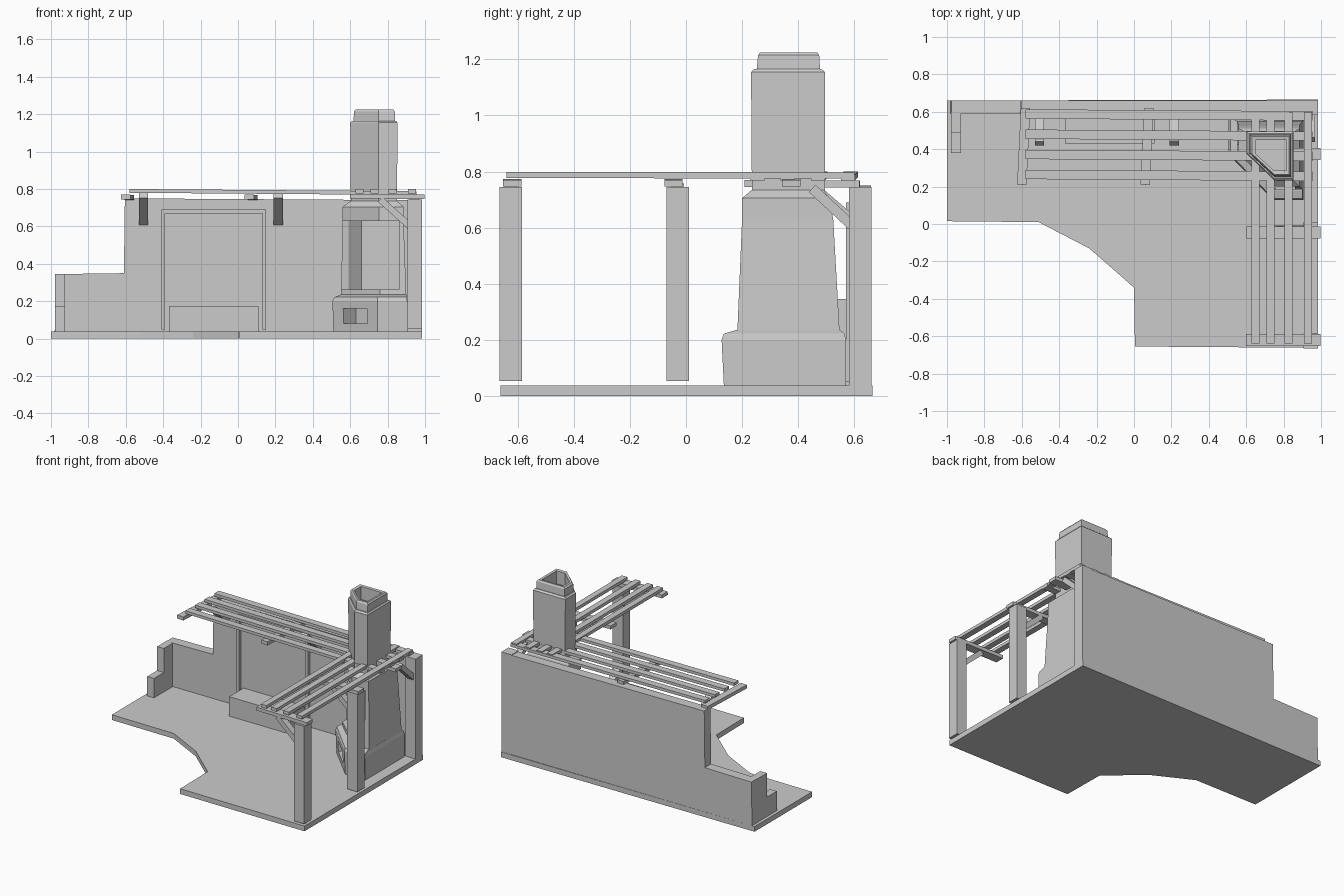
import bpy, bmesh
from math import pi
from mathutils import Vector, Matrix

if "Cube" in bpy.data.objects:
    bpy.data.objects.remove(bpy.data.objects["Cube"])


def finish(name, bm):
    bmesh.ops.recalc_face_normals(bm, faces=bm.faces)
    me = bpy.data.meshes.new(name)
    bm.to_mesh(me)
    bm.free()
    ob = bpy.data.objects.new(name, me)
    bpy.context.collection.objects.link(ob)
    return ob


def loft(name, rings):
    """Skin a stack of equal-sized 3D rings and cap both ends."""
    bm = bmesh.new()
    vs = [[bm.verts.new(p) for p in r] for r in rings]
    n = len(vs[0])
    for a, b in zip(vs, vs[1:]):
        for i in range(n):
            j = (i + 1) % n
            bm.faces.new((a[i], a[j], b[j], b[i]))
    bm.faces.new(vs[0])
    bm.faces.new(vs[-1])
    return finish(name, bm)


def prism(name, pts, z0, z1):
    return loft(name, [[(x, y, z) for x, y in pts] for z in (z0, z1)])


def box(name, x0, x1, y0, y1, z0, z1):
    return prism(name, [(x0, y0), (x1, y0), (x1, y1), (x0, y1)], z0, z1)


def beam(name, p, q, w, h):
    """Rectangular timber from p to q, w wide and h deep."""
    p, q = Vector(p), Vector(q)
    d = (q - p).normalized()
    side = d.cross(Vector((0, 0, 1))).normalized() * w / 2
    up = side.cross(d).normalized() * h / 2
    return loft(name, [[c - side - up, c + side - up, c + side + up, c - side + up]
                       for c in (p, q)])


def corner_ring(x0, x1, y0, y1, z):
    """Five-sided section with its front left corner cut off."""
    w, d = x1 - x0, y1 - y0
    return [(x0, y1, z), (x1, y1, z), (x1, y0, z),
            (x0 + .6 * w, y0, z), (x0, y0 + .55 * d, z)]


def cut(ob, cutter):
    m = ob.modifiers.new("cut", 'BOOLEAN')
    m.operation, m.solver, m.object = 'DIFFERENCE', 'EXACT', cutter
    bpy.context.view_layer.objects.active = ob
    bpy.ops.object.modifier_apply(modifier=m.name)
    bpy.data.objects.remove(cutter)


# Patio slab
prism("floor_slab", [(-1, .66), (.985, .665), (.985, -.662), (.005, -.655), (0, -.34),
                     (-.24, -.13), (-.51, .01), (-1, .015)], 0, .037)

# Stepped back wall, extruded from its front profile
profile = [(-.98, .03), (.985, .03), (.985, .74), (-.605, .75), (-.61, .35), (-.975, .345)]
loft("back_wall", [[(x, y, z) for x, z in profile] for y in (.59, .66)])

# Stepped return wall at the left end
steps = [(.38, .03), (.6, .03), (.6, .345), (.49, .345), (.49, .175), (.38, .175)]
loft("side_wall", [[(x, y, z) for y, z in steps] for x in (-.978, -.925)])

# Framed wall panel and bench
box("panel_left_trim", -.41, -.39, .57, .6, .05, .69)
box("panel_right_trim", .13, .15, .57, .6, .05, .69)
box("panel_top_trim", -.39, .13, .57, .6, .67, .69)
box("wall_bench", -.37, .11, .43, .6, .03, .175)

# Posts
for y in (-.625, -.03, .622):
    box("post", .905, .985, y - .04, y + .04, .053 if y < .5 else .03, .745)

# Rafters carrying the slats
for x in (-.59, .07):
    beam("wall_rafter", (x - .01, .21, .757), (x + .01, .62, .755), .05, .025)
for y in (-.62, -.045, .375):
    beam("post_rafter", (.6 if y < .3 else .83, y, .762), (.997, y, .758), .065, .024)

# Slats along the wall and along the side
for y in (.26, .367, .475, .583):
    beam("long_slat", (-.58, y + .005, .79), (.955, y - .005, .778), .05, .02)
for x in (.65, .73, .825, .93):
    beam("cross_slat", (x, -.64, .788), (x, .6, .786), .043, .022)

# Diagonal braces
for x in (-.505, .215):
    beam("wall_brace", (x, .6, .62), (x, .43, .765), .05, .035)
for y in (-.625, -.03):
    beam("post_brace", (.92, y, .6), (.76, y, .745), .045, .035)
beam("corner_brace", (.945, .6, .6), (.945, .45, .74), .045, .035)

# Fireplace base with a wood niche in its angled face
base = loft("fireplace_base", [corner_ring(*r) for r in (
    (.51, .905, .135, .57, .037), (.505, .905, .127, .57, .20),
    (.515, .9, .135, .565, .222), (.55, .9, .18, .55, .235))])
niche = box("niche_cutter", -.09, .09, -.1, .1, .08, .16)
niche.matrix_world = Matrix.Translation((.625, .25, 0)) @ Matrix.Rotation(-pi / 4, 4, 'Z')
bpy.context.view_layer.update()
cut(base, niche)

# Fireplace body with an open hearth and a hood tapering to the flue
body = loft("fireplace_body", [corner_ring(*r) for r in (
    (.55, .9, .183, .548, .225), (.56, .885, .2, .525, .63),
    (.56, .885, .2, .51, .705), (.6, .85, .235, .49, .735))])
cut(body, prism("hearth_cutter", [(.59, .43), (.66, .49), (.86, .49), (.86, .1),
                                  (.7, .0), (.4, .1), (.4, .4)], .262, .63))

# Chimney with a recessed, hollow cap
loft("chimney", [corner_ring(*r) for r in (
    (.603, .85, .235, .495, .73), (.6, .853, .232, .495, 1.155),
    (.61, .845, .243, .483, 1.165), (.618, .84, .252, .478, 1.165),
    (.62, .838, .257, .475, 1.215), (.63, .83, .265, .468, 1.225),
    (.65, .815, .285, .45, 1.222), (.65, .815, .285, .45, 1.13))])
